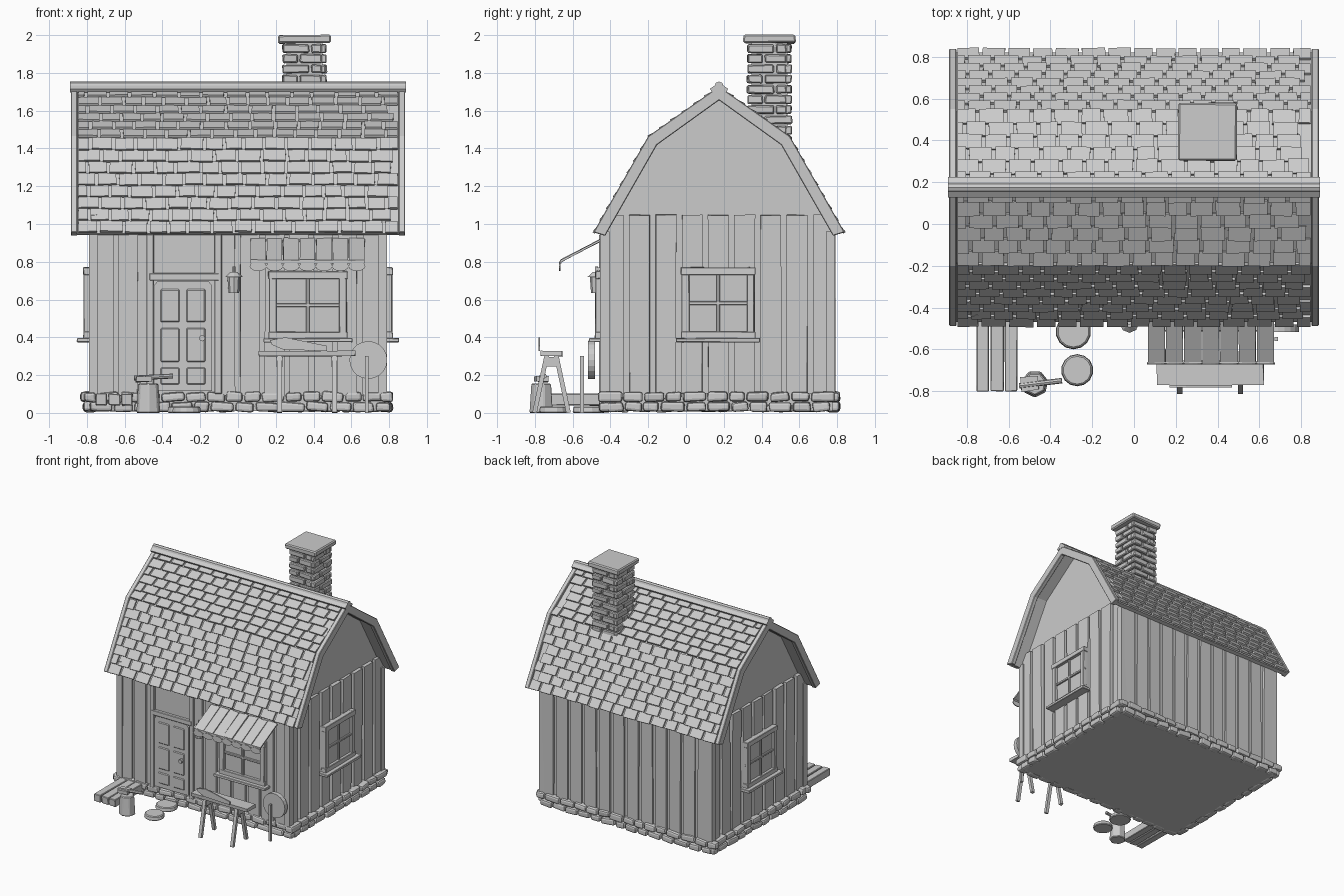
import bpy, bmesh, math, random
from mathutils import Matrix, Vector

if "Cube" in bpy.data.objects:
    bpy.data.objects.remove(bpy.data.objects["Cube"])
random.seed(4)
R = random.uniform
I = Matrix.Identity(4)


class Part:
    """Collects boxes, discs and prisms into one named object."""
    def __init__(self, name, base=I):
        self.name, self.bm, self.base = name, bmesh.new(), base

    def box(self, c, s, rot=I, jit=0.0):
        m = self.base @ Matrix.Translation(c) @ rot @ Matrix.Diagonal((*s, 1))
        vs = bmesh.ops.create_cube(self.bm, size=1, matrix=m)['verts']
        for v in vs:
            v.co += Vector((R(-jit, jit), R(-jit, jit), R(-jit, jit)))

    def span(self, a, b, jit=0.0):
        a, b = Vector(a), Vector(b)
        self.box((a + b) / 2, b - a, jit=jit)

    def rod(self, a, b, r, n=8, r2=None):
        a, b = Vector(a), Vector(b)
        q = (b - a).to_track_quat('Z', 'Y').to_matrix().to_4x4()
        bmesh.ops.create_cone(self.bm, cap_ends=True, segments=n, radius1=r,
                              radius2=r if r2 is None else r2, depth=(b - a).length,
                              matrix=self.base @ Matrix.Translation((a + b) / 2) @ q)

    def prism(self, pts, a, b, axis='x'):
        f = (lambda p, t: (t, p[0], p[1])) if axis == 'x' else (lambda p, t: (p[0], t, p[1]))
        lo = [self.bm.verts.new(self.base @ Vector(f(p, a))) for p in pts]
        hi = [self.bm.verts.new(self.base @ Vector(f(p, b))) for p in pts]
        self.bm.faces.new(lo)
        self.bm.faces.new(hi[::-1])
        for i in range(len(pts)):
            j = (i + 1) % len(pts)
            self.bm.faces.new((lo[j], lo[i], hi[i], hi[j]))

    def done(self, bevel=0.0, seg=1):
        bmesh.ops.recalc_face_normals(self.bm, faces=self.bm.faces)
        me = bpy.data.meshes.new(self.name)
        self.bm.to_mesh(me)
        ob = bpy.data.objects.new(self.name, me)
        bpy.context.collection.objects.link(ob)
        if bevel:
            md = ob.modifiers.new('bevel', 'BEVEL')
            md.width, md.segments = bevel, seg


RX = lambda a: Matrix.Rotation(a, 4, 'X')
RY = lambda a: Matrix.Rotation(a, 4, 'Y')
RZ = lambda a: Matrix.Rotation(a, 4, 'Z')
YC = 0.175                                     # ridge line
EAVE, KNEE, TOP = (0.645, 0.95), (0.36, 1.45), (0.0, 1.705)


def roof_profile(grow, thick):
    """Closed gambrel band: outer line pushed out by grow, inner line by thick below it."""
    def line(d):
        half = [(EAVE[0] + d, EAVE[1] + d * .3), (KNEE[0] + d * .75, KNEE[1] + d * .75), (0, TOP[1] + d * 1.2)]
        return [(YC - y, z) for y, z in half] + [(YC + y, z) for y, z in half[1::-1]]
    return line(grow) + line(grow - thick)[::-1]


# house core with gambrel gables
p = Part('house_walls')
half = [(0.6, 0.05), (0.6, 0.97), (0.335, 1.43), (0, 1.675)]
p.prism([(YC - y, z) for y, z in half] + [(YC + y, z) for y, z in half[2::-1]], -0.755, 0.755)
p.done()

# vertical wall boards
p = Part('wall_boards')
for i in range(9):
    y = -0.385 + i * 0.139
    for s in (-1, 1):
        p.box((s * 0.765, y, 0.575), (0.03, 0.108, 0.945), jit=0.003)
for i in range(12):
    x = -0.71 + i * 0.129
    p.box((x, 0.775, 0.54), (0.1, 0.03, 0.9), jit=0.003)
    if not -0.5 < x < -0.08:
        p.box((x, -0.43, 0.54), (0.1, 0.03, 0.9), jit=0.003)
for x in (-0.765, 0.765):                      # corner posts
    for y in (-0.43, 0.765):
        p.box((x, y, 0.53), (0.05, 0.05, 0.86))
p.done()

# stone foundation
p = Part('foundation_slab')
p.span((-0.775, -0.43, 0.01), (0.775, 0.775, 0.105))
p.done()
p = Part('foundation_stones')
for row, z in enumerate((0.032, 0.085)):
    def course(a, b, put):
        t = a - row * 0.05
        while t < b - 0.03:
            w = min(R(0.085, 0.14), b + 0.02 - t)
            put(t + w / 2, w - 0.01)
            t += w
    for y in (-0.425, 0.78):
        course(-0.79, 0.79, lambda c, w: p.box((c, y, z), (w, R(.05, .07), 0.05), RY(R(-.09, .09)), 0.005))
    for x in (-0.785, 0.785):
        course(-0.42, 0.78, lambda c, w: p.box((x, c, z), (R(.05, .07), w, 0.05), RX(R(-.09, .09)), 0.005))
p.done(0.014, 2)

# roof deck, barge boards, ridge cap
p = Part('roof_deck')
p.prism(roof_profile(0, 0.03), -0.86, 0.86)
p.done()
p = Part('barge_boards')
for s in (-1, 1):
    p.prism(roof_profile(0.02, 0.062), s * 0.85, s * 0.885)
p.done(0.004)
p = Part('ridge_cap')
for s in (-1, 1):
    p.box((0, YC + s * 0.02, 1.722), (1.78, 0.055, 0.022), RX(-s * 0.6))
p.rod((-0.89, YC, 1.73), (0.89, YC, 1.73), 0.024, 8)
p.done()

# roof shingles in staggered rows
p = Part('roof_shingles')
for s in (-1, 1):
    for (a, b, rows) in ((EAVE, KNEE, 8), (KNEE, TOP, 6)):
        A, B = Vector((0, YC + s * a[0], a[1])), Vector((0, YC + s * b[0], b[1]))
        u = (B - A).normalized()
        n = Vector((0, s * abs(u.z), abs(u.y)))
        ang, h = math.atan2(u.z, u.y), (B - A).length / rows
        for k in range(rows):
            c = A + u * (k + 0.48) * h + n * 0.012
            x = -0.845 - (0.06 if k % 2 else 0)
            while x < 0.8:
                w = R(0.1, 0.135)
                x0, x1 = max(x, -0.845), min(x + w - 0.016, 0.845)
                if x1 - x0 > 0.025:
                    p.box(c + u * R(-.004, .004) + Vector(((x0 + x1) / 2, 0, 0)), (x1 - x0, h * 1.04, 0.014),
                          RX(ang + s * 0.16) @ RZ(R(-.03, .03)))
                x += w
p.done()

# chimney
CX, CY = 0.352, 0.442
p = Part('chimney_core')
p.span((CX - .095, CY - .095, 1.3), (CX + .095, CY + .095, 1.96))
p.done()
p = Part('chimney_bricks')
for k in range(12):
    z, d = 1.335 + k * 0.054, (0.03 if k % 2 else -0.03)
    for q in range(4):
        m = Matrix.Translation((CX, CY, z)) @ RZ(q * math.pi / 2)
        for x0, x1 in ((-.115, d - .006), (d + .006, .09)):
            p.base = m
            p.box(((x0 + x1) / 2, -0.1, 0), (x1 - x0, R(.028, .04), 0.044), jit=0.003)
p.done(0.006)
p = Part('chimney_cap')
p.box((CX, CY, 1.978), (0.28, 0.275, 0.042), jit=0.004)
p.done(0.008)


def window(name, base, w, h):
    p = Part(name, base)
    p.span((-w / 2, -0.01, -h / 2), (w / 2, 0.03, h / 2))                      # pane
    for s in (-1, 1):
        p.box((s * (w / 2 - .02), -.01, 0), (.04, .045, h), jit=.002)
        p.box((0, -.012, s * (h / 2 - .02)), (w + .01, .045, .04), jit=.002)
    p.box((0, -.012, 0), (.018, .022, h))
    p.box((0, -.012, 0), (w, .022, .018))
    p.box((0, -.025, -h / 2 - .005), (w + .06, .085, .022), jit=.002)          # sill
    p.done(0.003)


window('front_window', Matrix.Translation((0.37, -0.447, 0.57)), 0.41, 0.36)
for s, nm in ((1, 'right_window'), (-1, 'left_window')):
    window(nm, Matrix.Translation((s * 0.785, 0.17, 0.58)) @ RZ(s * math.pi / 2), 0.385, 0.38)

# door with frame, transom, raised panels and knob
p = Part('door_frame')
p.span((-0.485, -0.46, 0.1), (-0.445, -0.41, 0.945))
p.span((-0.125, -0.46, 0.1), (-0.085, -0.41, 0.945))
p.span((-0.47, -0.462, 0.7), (-0.1, -0.41, 0.74))
p.span((-0.46, -0.437, 0.73), (-0.11, -0.41, 0.945))
p.done(0.004)
p = Part('door')
p.prism([(-.445, .115), (-.138, .115), (-.138, .675), (-.155, .695), (-.428, .695), (-.445, .675)], -0.45, -0.41, 'y')
p.done()
p = Part('door_panels')
for x in (-0.36, -0.223):
    for z0, z1 in ((0.15, 0.24), (0.27, 0.45), (0.48, 0.655)):
        p.span((x - .05, -0.457, z0), (x + .05, -0.44, z1))
p.done(0.006)
p = Part('door_knob')
p.rod((-0.19, -0.45, 0.395), (-0.19, -0.485, 0.395), 0.016, 10)
p.done()

# lantern
p = Part('wall_lantern')
p.rod((-0.022, -0.475, 0.635), (-0.022, -0.475, 0.72), 0.028, 8, 0.034)
p.rod((-0.022, -0.475, 0.72), (-0.022, -0.475, 0.745), 0.046, 8, 0.02)
p.rod((-0.022, -0.475, 0.745), (-0.022, -0.475, 0.775), 0.008)
p.span((-0.03, -0.475, 0.755), (-0.014, -0.43, 0.77))
p.done()

# slatted awning with scalloped valance
p, v = Part('awning_slats'), Part('awning_valance')
a = math.atan2(0.115, 0.22)
for i in range(7):
    x = 0.107 + i * 0.087
    p.box((x, -0.55, 0.863), (0.082, 0.25, 0.012), RX(a), 0.002)
    v.prism([(x + .045 * math.cos(t * math.pi / 6), .776 + .025 * math.sin(t * math.pi / 6))
             for t in range(12)], -0.672, -0.664, 'y')
v.span((0.065, -0.668, 0.79), (0.67, -0.66, 0.81))
p.done()
v.done()

# work bench with splayed legs and saw
p = Part('work_bench')
p.span((0.11, -0.77, 0.3), (0.62, -0.655, 0.327), jit=0.003)
for x in (0.22, 0.51):
    for s in (-1, 1):
        A, B = Vector((x, -0.712 + s * 0.09, 0)), Vector((x, -0.712 + s * 0.025, 0.305))
        p.box((A + B) / 2, (0.026, 0.024, 0.31), RX(math.atan2(s * 0.065, 0.305)))
    p.box((x, -0.712, 0.27), (0.035, 0.07, 0.05))
p.done()
p = Part('hand_saw')
p.prism([(.17, .385), (.25, .40), (.47, .355), (.47, .328), (.24, .335), (.18, .36)], -0.782, -0.772, 'y')
p.done()

# round grindstone against the wall, with its post
p = Part('round_stone')
p.rod((0.69, -0.482, 0.28), (0.69, -0.518, 0.28), 0.1, 20)
p.done()
p = Part('stone_post')
p.span((0.672, -0.56, 0), (0.69, -0.54, 0.3))
p.done()

# planks on the ground, chopping block, axe, stepping stones
p = Part('ground_planks')
for i in range(3):
    x = -0.722 + i * 0.067
    p.span((x - .03, -0.8, 0.04), (x + .03, -0.43, 0.1), jit=0.003)
p.done(0.004)
p = Part('chopping_block')
p.rod((-0.475, -0.765, 0.0), (-0.475, -0.765, 0.155), 0.066, 7, 0.056)
p.done(0.006)
p = Part('axe')
p.rod((-0.55, -0.775, 0.185), (-0.345, -0.75, 0.195), 0.013)
p.box((-0.5, -0.765, 0.178), (0.085, 0.07, 0.03), RZ(0.12), 0.004)
p.done()
p = Part('stepping_stones')
for x, y, r in ((-0.29, -0.515, 0.086), (-0.272, -0.7, 0.078)):
    p.rod((x, y, 0), (x, y, 0.035), r, 14, r * 0.93)
p.done(0.006)
